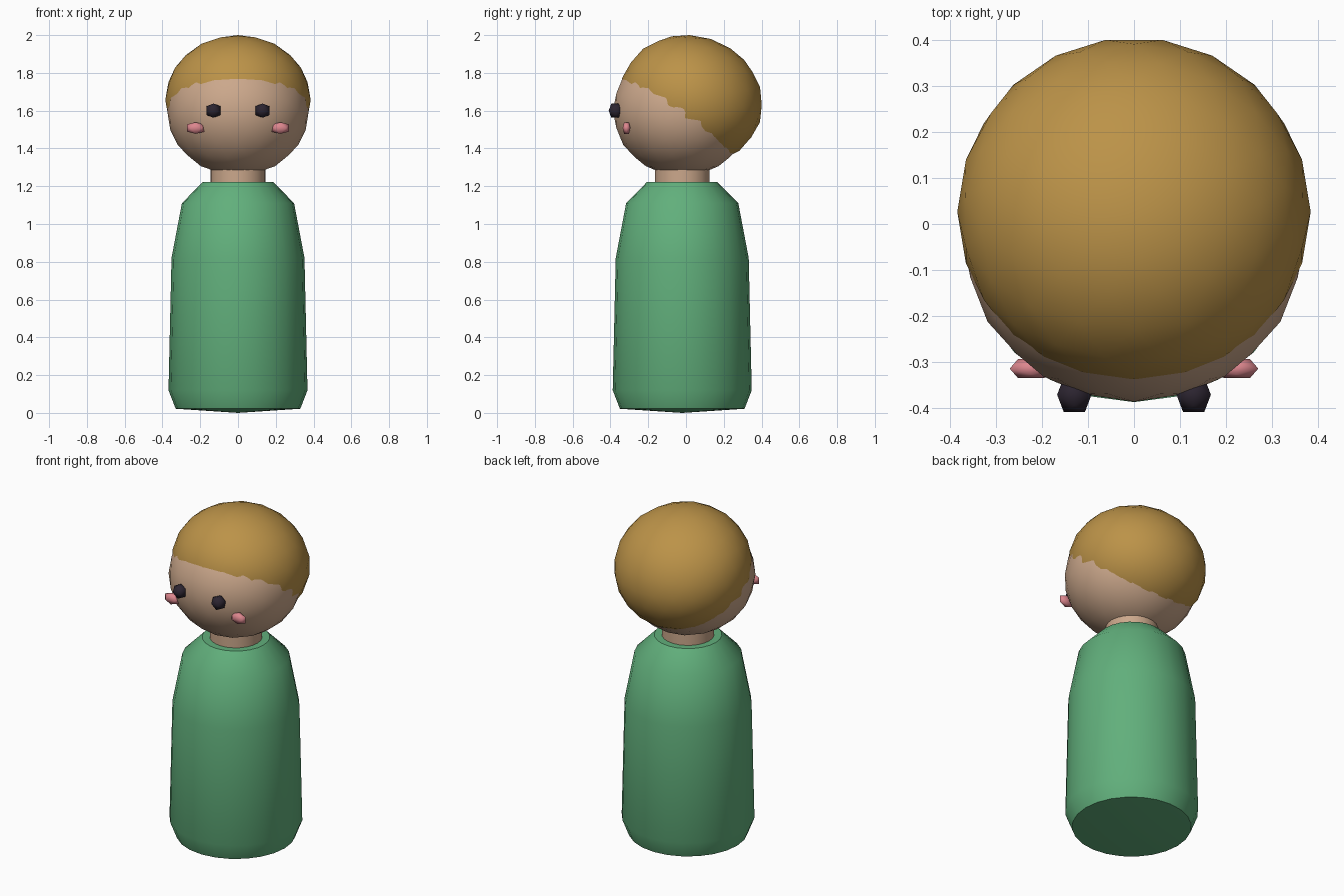
import bpy, bmesh, math
from mathutils import Matrix

cube = bpy.data.objects.get("Cube")
if cube:
    bpy.data.objects.remove(cube, do_unlink=True)


def material(name, rgb):
    mat = bpy.data.materials.new(name)
    mat.use_nodes = True
    mat.diffuse_color = (*rgb, 1)
    bsdf = next(n for n in mat.node_tree.nodes if n.type == 'BSDF_PRINCIPLED')
    bsdf.inputs["Base Color"].default_value = (*rgb, 1)
    return mat


green = material("green_cloth", (0.12, 0.43, 0.20))
skin = material("skin", (0.60, 0.39, 0.26))
blond = material("blond_hair", (0.50, 0.29, 0.065))
dark = material("dark_eye", (0.025, 0.018, 0.03))
pink = material("pink_cheek", (0.72, 0.24, 0.27))

AXIS_Y = -0.02  # the figure stands slightly forward of the centre


def finish(name, bm, mat, sharp=None):
    bmesh.ops.recalc_face_normals(bm, faces=bm.faces)
    mesh = bpy.data.meshes.new(name)
    bm.to_mesh(mesh)
    bm.free()
    mesh.materials.append(mat)
    obj = bpy.data.objects.new(name, mesh)
    bpy.context.collection.objects.link(obj)
    bpy.ops.object.select_all(action='DESELECT')
    obj.select_set(True)
    bpy.context.view_layer.objects.active = obj
    if sharp:
        bpy.ops.object.shade_smooth_by_angle(angle=math.radians(sharp))
    else:
        bpy.ops.object.shade_smooth()
    return obj


def ball(name, centre, radii, mat, detail, tilt=0):
    """Faceted ellipsoid, symmetrical left to right."""
    bm = bmesh.new()
    turn = Matrix.Rotation(math.radians(31.72), 4, 'X') @ Matrix.Rotation(math.pi / 2, 4, 'Z')
    bmesh.ops.create_icosphere(bm, subdivisions=detail, radius=1, matrix=turn)
    place = (Matrix.Translation(centre) @ Matrix.Rotation(math.radians(tilt), 4, 'X')
             @ Matrix.Diagonal((*radii, 1)))
    bmesh.ops.transform(bm, matrix=place, verts=bm.verts)
    return finish(name, bm, mat)


def lathe(name, profile, mat, sides, sharp):
    """Turn a (radius, height) profile about the figure's axis."""
    bm = bmesh.new()
    verts = [bm.verts.new((r, AXIS_Y, z)) for r, z in profile]
    edges = [bm.edges.new(pair) for pair in zip(verts, verts[1:])]
    bmesh.ops.spin(bm, geom=verts + edges, cent=(0, AXIS_Y, 0), axis=(0, 0, 1),
                   angle=2 * math.pi, steps=sides)
    bmesh.ops.remove_doubles(bm, verts=bm.verts, dist=0.0005)
    return finish(name, bm, mat, sharp)


# Peg body and neck
lathe("body", [(0, 0), (0.33, 0.022), (0.368, 0.12), (0.352, 0.82),
               (0.297, 1.11), (0.187, 1.222), (0, 1.222)], green, 24, 45)
lathe("neck", [(0, 1.18), (0.145, 1.18), (0.145, 1.32), (0, 1.32)], skin, 24, 45)

# Head with a hair cap leaning back over it
ball("head", (0, AXIS_Y, 1.6), (0.375, 0.367, 0.345), skin, 3)
ball("hair", (0, 0.027, 1.657), (0.385, 0.383, 0.339), blond, 3, tilt=-18)

# Face
for side, x in (("left", 1), ("right", -1)):
    ball(side + "_eye", (x * 0.13, -0.372, 1.6), (0.044, 0.044, 0.044), dark, 1)
    ball(side + "_cheek", (x * 0.224, -0.315, 1.508), (0.055, 0.024, 0.036), pink, 1)
